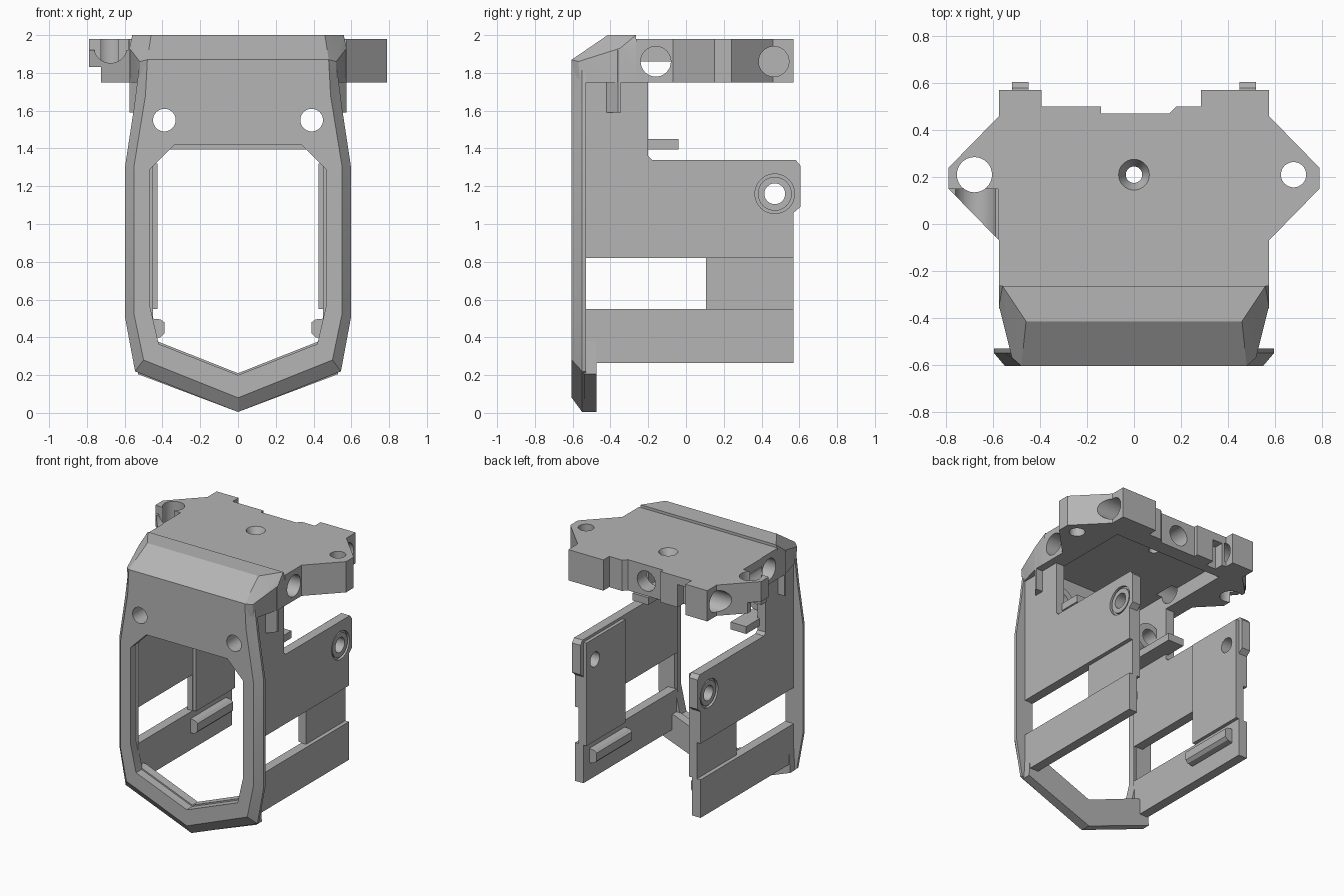
import bpy, bmesh, math
from mathutils import Vector

cube = bpy.data.objects.get("Cube")
if cube:
    bpy.data.objects.remove(cube, do_unlink=True)

grey = bpy.data.materials.new("plain_grey")
grey.use_nodes = True
grey.diffuse_color = (0.46, 0.46, 0.46, 1)
grey.node_tree.nodes["Principled BSDF"].inputs["Base Color"].default_value = grey.diffuse_color
parts = []


def finish(name, bm):
    bmesh.ops.recalc_face_normals(bm, faces=bm.faces)
    mesh = bpy.data.meshes.new(name)
    bm.to_mesh(mesh)
    bm.free()
    mesh.materials.append(grey)
    obj = bpy.data.objects.new(name, mesh)
    bpy.context.collection.objects.link(obj)
    parts.append(obj)
    return obj


def loft(name, rings):
    """Skin a stack of matching rings and cap both ends."""
    bm = bmesh.new()
    loops = [[bm.verts.new(p) for p in ring] for ring in rings]
    n = len(loops[0])
    for a, b in zip(loops, loops[1:]):
        for i in range(n):
            j = (i + 1) % n
            bm.faces.new((a[i], a[j], b[j], b[i]))
    bm.faces.new(loops[0])
    bm.faces.new(loops[-1])
    return finish(name, bm)


def place(axis, p, d):
    return {"x": (d, p[0], p[1]), "y": (p[0], d, p[1]), "z": (p[0], p[1], d)}[axis]


def prism(name, pts, axis, lo, hi):
    return loft(name, [[place(axis, p, d) for p in pts] for d in (lo, hi)])


def box(name, x, y, z):
    return prism(name, [(x[0], y[0]), (x[1], y[0]), (x[1], y[1]), (x[0], y[1])], "z", *z)


def cylinder(name, axis, c, lo, hi, r, r2=None):
    rings = []
    for d, rad in ((lo, r), (hi, r if r2 is None else r2)):
        angles = [math.tau * i / 32 for i in range(32)]
        rings.append([place(axis, (c[0] + rad * math.cos(a), c[1] + rad * math.sin(a)), d)
                      for a in angles])
    return loft(name, rings)


def hull(name, pts):
    bm = bmesh.new()
    for p in pts:
        bm.verts.new(p)
    bmesh.ops.convex_hull(bm, input=bm.verts)
    bmesh.ops.dissolve_limit(bm, angle_limit=0.01, verts=bm.verts, edges=bm.edges)
    return finish(name, bm)


def cut(obj, *cutters):
    """Subtract the cutters, then discard them."""
    for c in cutters:
        mod = obj.modifiers.new("cut", "BOOLEAN")
        mod.operation, mod.solver, mod.object = "DIFFERENCE", "EXACT", c
    bpy.context.view_layer.update()
    graph = bpy.context.evaluated_depsgraph_get()
    mesh = bpy.data.meshes.new_from_object(obj.evaluated_get(graph))
    obj.modifiers.clear()
    obj.data = mesh
    for c in cutters:
        parts.remove(c)
        bpy.data.objects.remove(c, do_unlink=True)


def mirrored(half):
    """Close a half outline whose points start at the centre line."""
    return half + [(-x, z) for x, z in reversed(half) if x > 0]


# Front frame with chamfered rim
face = mirrored([(0, .08), (.5, .28), (.55, .52), (.55, 1.31), (.49, 1.68), (.48, 1.87)])
rim = mirrored([(0, .005), (.545, .22), (.597, .5), (.597, 1.31), (.55, 1.62), (.52, 1.86)])
opening = mirrored([(0, .2), (.42, .365), (.465, .56), (.465, 1.29), (.335, 1.42)])
frame = loft("front_frame", [[place("y", p, y) for p in ring]
                             for ring, y in ((face, -.605), (rim, -.55), (rim, -.53))])
cut(frame, prism("opening", opening, "y", -.7, -.4),
    *[cylinder("screw_hole", "y", (s * .39, 1.55), -.7, -.4, .06) for s in (-1, 1)])

# Lower lip behind the frame
lip = [(0, .005), (.53, .205), (.52, .38), (.43, .38), (0, .21),
       (-.43, .38), (-.52, .38), (-.53, .205)]
prism("lower_lip", lip, "y", -.54, -.475)

# Wall behind the frame above the opening
wall = box("upper_wall", (-.5, .5), (-.54, -.48), (1.395, 1.8))
cut(wall, *[cylinder("screw_hole", "y", (s * .39, 1.55), -.7, -.4, .06) for s in (-1, 1)])

# Sloped hood
hood_points = []
for s in (-1, 1):
    hood_points += [(s * x, y, z) for x, y, z in (
        (.48, -.605, 1.87), (.46, -.415, 2), (.56, -.265, 2), (.575, -.265, 1.93),
        (.575, -.35, 1.93), (.52, -.42, 1.92), (.52, -.57, 1.86),
        (.48, -.6, 1.75), (.52, -.56, 1.75), (.52, -.42, 1.75),
        (.575, -.35, 1.75), (.575, -.265, 1.75))]
hood = hull("hood", hood_points)
cut(hood, box("cavity", (-.45, .45), (-.48, -.1), (1.6, 1.86)))

# Roof plate with two wings
plan = [(.575, -.265), (.575, -.07), (.79, .15), (.79, .24), (.575, .46), (.575, .57),
        (.285, .57), (.285, .5), (.18, .5), (.15, .47), (-.14, .47), (-.14, .5),
        (-.395, .5), (-.395, .57), (-.575, .57), (-.575, .46), (-.79, .24),
        (-.79, .15), (-.575, -.07), (-.575, -.265)]
roof = prism("roof_plate", plan, "z", 1.75, 1.98)
cut(roof, box("cavity", (-.45, .45), (-.4, .36), (1.6, 1.86)))
cut(roof,
    cylinder("centre_hole", "z", (0, .21), 1.6, 2.1, .035),
    cylinder("countersink", "z", (0, .21), 1.92, 1.985, .035, .068),
    cylinder("left_wing_hole", "z", (.68, .21), 1.6, 2.1, .054),
    cylinder("right_wing_hole", "z", (-.68, .21), 1.6, 2.1, .075),
    cylinder("back_bore", "y", (0, 1.86), .3, .7, .075),
    box("back_slot", (-.36, -.28), (.43, .7), (1.7, 1.92)))
for s in (-1, 1):
    cut(roof,
        cylinder("side_bore", "x", (-.16, 1.86), s * .4, s * .7, .08),
        cylinder("corner_bore", "x", (.465, 1.86), s * .38, s * .9, .08))
# Lowered ledge on the right wing
cut(roof,
    box("ledge", (-.9, -.58), (-.3, .15), (1.92, 2.1)),
    cylinder("ledge_groove", "y", (-.675, 1.94), -.3, .15, .088),
    box("undercut", (-.9, -.725), (-.3, .6), (1.6, 1.83)))

for s, side in ((1, "left"), (-1, "right")):
    # Side plate with window, thinner panel behind the window
    profile = [(-.54, .265), (.57, .265), (.57, 1.06), (.605, 1.09), (.605, 1.31),
               (.58, 1.34), (-.18, 1.34), (-.2, 1.36), (-.2, 1.76), (-.54, 1.76)]
    plate = prism(side + "_side_plate", profile, "x", s * .45, s * .52)
    cut(plate, box("window", (-.7, .7), (-.535, .105), (.55, .82)))
    cut(plate,
        box("recess", (s * .49, s * .6), (.1, .7), (.55, .82)),
        cylinder("pivot_hole", "x", (.47, 1.16), s * .3, s * .7, .055),
        cylinder("pivot_seat", "x", (.47, 1.16), s * .5, s * .7, .105))
    # Inner thickening at the back, with the pivot hole through it
    pad = box(side + "_inner_pad", (s * .425, s * .46), (.11, .57), (.55, 1.32))
    cut(pad, cylinder("pivot_hole", "x", (.47, 1.16), s * .3, s * .7, .055))
    # Pivot collar
    collar = cylinder(side + "_pivot_collar", "x", (.47, 1.16), s * .49, s * .515, .09)
    cut(collar, cylinder("pivot_hole", "x", (.47, 1.16), s * .3, s * .7, .055))
    # Inner guide rail
    rail = [(.46, .39), (.41, .4), (.39, .42), (.39, .48), (.41, .495), (.46, .5)]
    prism(side + "_guide_rail", [(s * x, z) for x, z in rail], "y", .08, .5)
    # Corner pillar under the hood
    pillar = [(.5, -.42), (.52, -.42), (.575, -.36), (.575, -.345), (.5, -.345)]
    prism(side + "_corner_pillar", [(s * x, y) for x, y in pillar], "z", 1.59, 1.92)
    # Screw boss and the tab below it
    boss = cylinder(side + "_screw_boss", "y", (s * .39, 1.55), -.5, -.3, .105)
    cut(boss, cylinder("screw_hole", "y", (s * .39, 1.55), -.7, -.1, .06))
    box(side + "_tab", (s * .34, s * .47), (-.5, -.04), (1.395, 1.45))

# Smooth the round walls, keep corners crisp
for obj in bpy.context.selected_objects:
    obj.select_set(False)
for obj in parts:
    obj.select_set(True)
bpy.context.view_layer.objects.active = parts[0]
bpy.ops.object.shade_smooth_by_angle(angle=math.radians(25))
